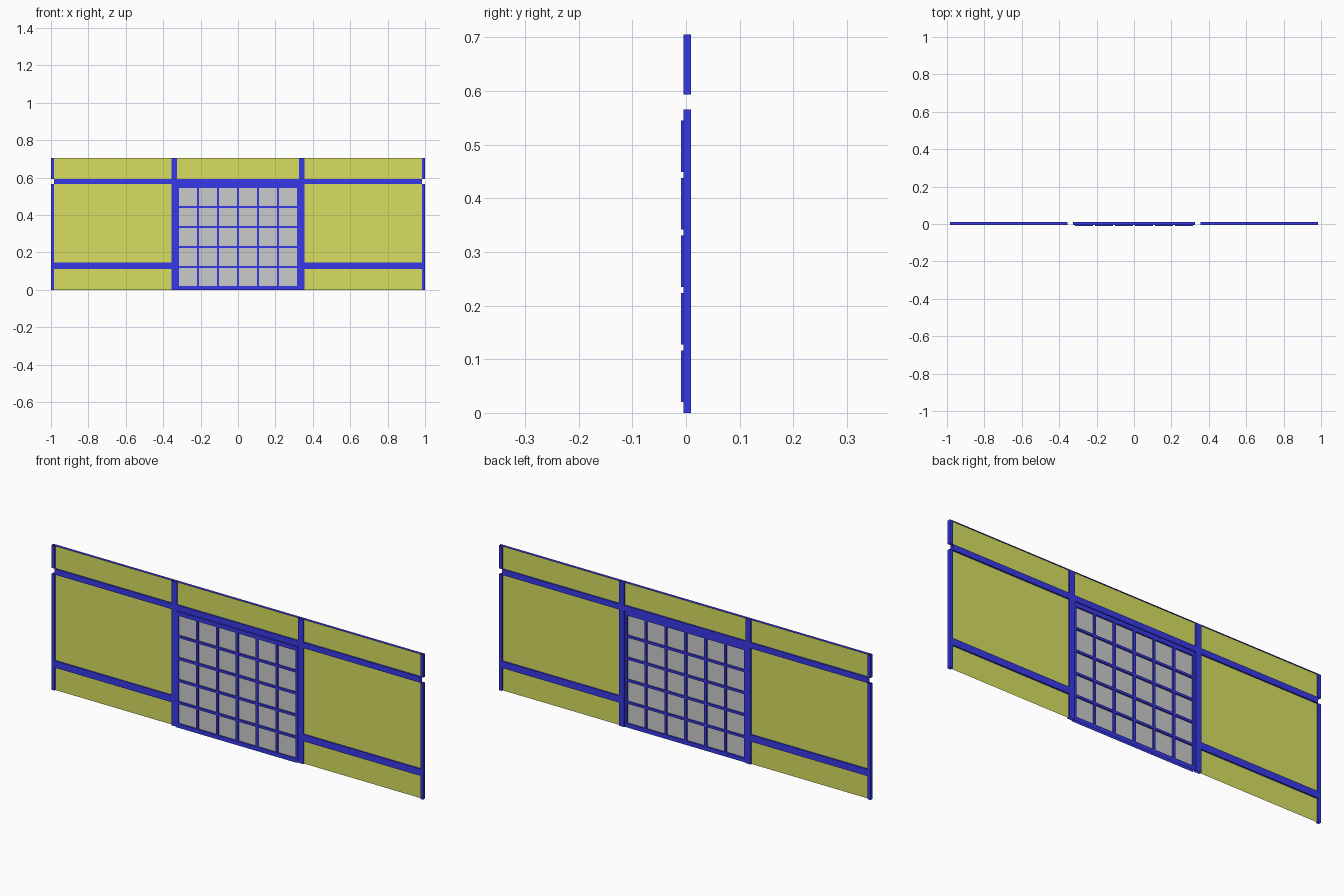
import bpy, bmesh

if "Cube" in bpy.data.objects:
    bpy.data.objects.remove(bpy.data.objects["Cube"])


def material(name, color):
    m = bpy.data.materials.new(name)
    m.diffuse_color = color
    m.use_nodes = True
    m.node_tree.nodes["Principled BSDF"].inputs["Base Color"].default_value = m.diffuse_color
    return m


BLUE = material("blue_frame", (0.04, 0.04, 0.80, 1))
YELLOW = material("yellow_panel", (0.68, 0.73, 0.12, 0.8))
GREY = material("grey_pane", (0.63, 0.63, 0.63, 0.8))


def quad(bm, *pts):
    bm.faces.new([bm.verts.new(p) for p in pts])


def finish(bm, name, mat):
    bmesh.ops.remove_doubles(bm, verts=bm.verts, dist=1e-5)
    bmesh.ops.recalc_face_normals(bm, faces=bm.faces)
    me = bpy.data.meshes.new(name)
    bm.to_mesh(me)
    bm.free()
    me.materials.append(mat)
    bpy.context.collection.objects.link(bpy.data.objects.new(name, me))


def upright(bm, x0, x1, z0, z1, y):
    quad(bm, (x0, y, z0), (x1, y, z0), (x1, y, z1), (x0, y, z1))


def lattice(name, xs, zs, kind, y0, y1, fill_name, fill_mat, border=False):
    """Hollow frame: front and back skins, with walls lining every opening.
    kind(i, j) gives S solid, G glazed opening, O empty opening, N nothing."""
    frame, fill = bmesh.new(), bmesh.new()
    nx, nz = len(xs) - 1, len(zs) - 1

    def cell(i, j):
        return kind(i, j) if 0 <= i < nx and 0 <= j < nz else "N"

    for i in range(nx):
        for j in range(nz):
            x0, x1, z0, z1 = xs[i], xs[i + 1], zs[j], zs[j + 1]
            k = cell(i, j)
            if k == "S":
                upright(frame, x0, x1, z0, z1, y0)
                upright(frame, x0, x1, z0, z1, y1)
            if k == "G":
                upright(fill, x0, x1, z0, z1, (y0 + y1) / 2)
            # walls around openings
            if k in "GO":
                for di, x in ((-1, x0), (1, x1)):
                    if cell(i + di, j) == "S":
                        quad(frame, (x, y0, z0), (x, y1, z0), (x, y1, z1), (x, y0, z1))
                for dj, z in ((-1, z0), (1, z1)):
                    if cell(i, j + dj) == "S" or (border and j + dj == nz):
                        quad(frame, (x0, y0, z), (x1, y0, z), (x1, y1, z), (x0, y1, z))
            # closed outer edges of the end stiles
            if border and k == "S" and i in (0, nx - 1):
                x = x0 if i == 0 else x1
                quad(frame, (x, y0, z0), (x, y1, z0), (x, y1, z1), (x, y0, z1))
    finish(frame, name, BLUE)
    finish(fill, fill_name, fill_mat)


# main frame with yellow panels and a central window opening
def main_kind(i, j):
    if i in (0, 6):
        return "N" if j == 3 else "S"
    if i == 3 and j < 3:
        return "O"
    return "G" if i % 2 == 1 and j % 2 == 0 else "S"


lattice("wall_frame", [-1, -0.985, -0.355, -0.326, 0.326, 0.355, 0.985, 1],
        [0, 0.112, 0.145, 0.565, 0.593, 0.705],
        main_kind, -0.005, 0.0095, "wall_panels", YELLOW, border=True)


# window: 6 x 5 panes divided by thin bars
def breaks(lo, hi, first, last, count, bar):
    size = (last - first - bar * (count - 1)) / count
    out = [lo]
    for n in range(count):
        a = first + n * (size + bar)
        out += [a, a + size]
    return out + [hi]


lattice("window_grid", breaks(-0.326, 0.326, -0.315, 0.315, 6, 0.012),
        breaks(0, 0.565, 0.02, 0.545, 5, 0.011),
        lambda i, j: "G" if i % 2 and j % 2 else "S",
        -0.0095, 0.005, "window_panes", GREY)
